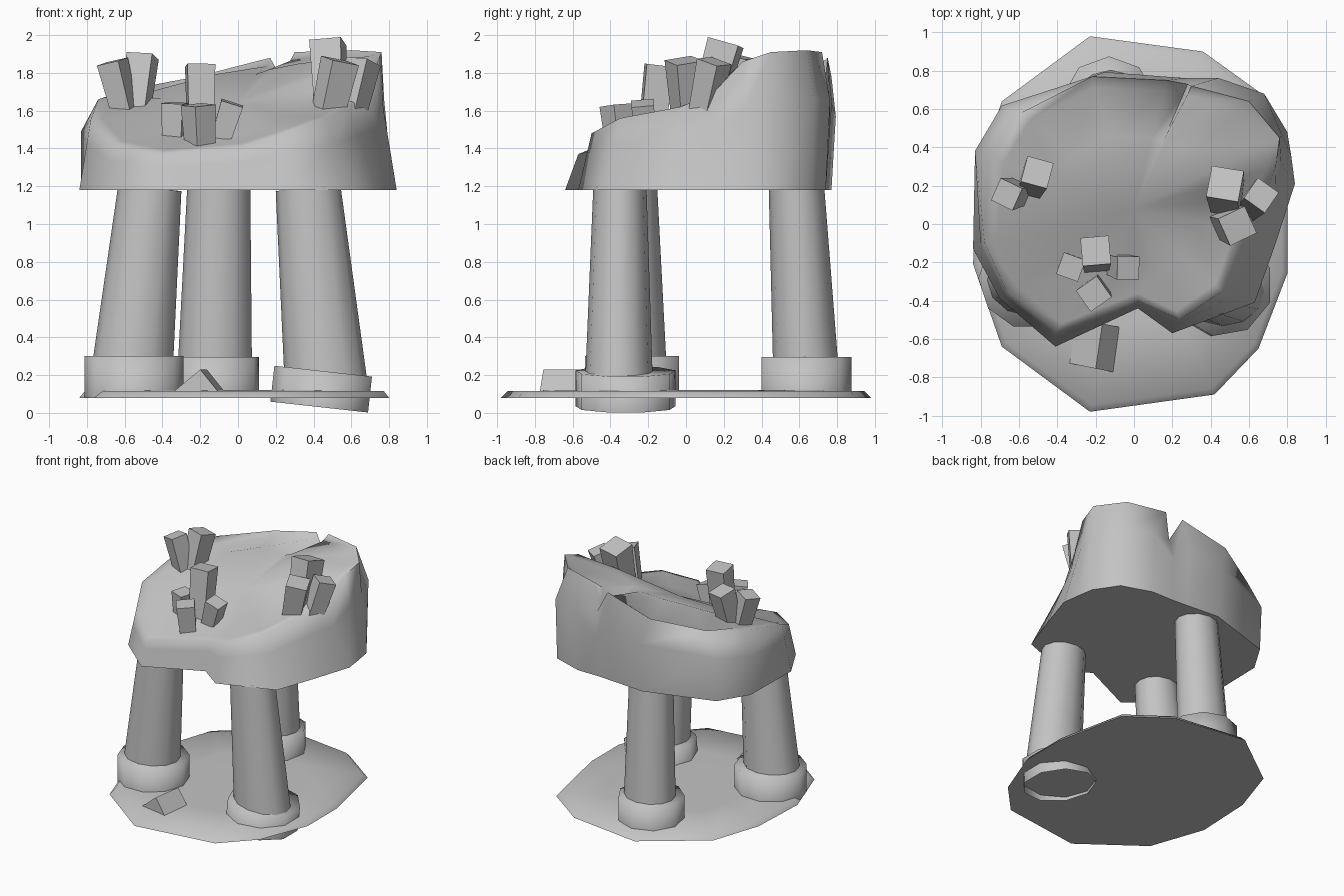
import bpy, bmesh, math
from mathutils import Vector

cube = bpy.data.objects.get("Cube")
if cube:
    bpy.data.objects.remove(cube, do_unlink=True)

stone = bpy.data.materials.new("grey_stone")
stone.use_nodes = True
stone.diffuse_color = (0.55, 0.55, 0.55, 1)
stone.node_tree.nodes["Principled BSDF"].inputs["Base Color"].default_value = stone.diffuse_color


def loft(name, rings, angle=50, peak=None, base=True):
    """Skin a stack of closed rings; the last one closes flat or to a peak."""
    bm = bmesh.new()
    loops = [[bm.verts.new(p) for p in ring] for ring in rings]
    for low, high in zip(loops, loops[1:]):
        for i in range(len(low)):
            bm.faces.new((low[i - 1], low[i], high[i], high[i - 1]))
    if base:
        bm.faces.new(loops[0])
    if peak:
        tip = bm.verts.new(peak)
        for i in range(len(loops[-1])):
            bm.faces.new((loops[-1][i - 1], loops[-1][i], tip))
    else:
        bm.faces.new(loops[-1])
    bmesh.ops.recalc_face_normals(bm, faces=bm.faces)
    mesh = bpy.data.meshes.new(name)
    bm.to_mesh(mesh)
    bm.free()
    mesh.materials.append(stone)
    mesh.shade_smooth()
    mesh.set_sharp_from_angle(angle=math.radians(angle))
    bpy.context.collection.objects.link(bpy.data.objects.new(name, mesh))


def prism(name, start, end, r0, r1, sides, spin=0.0, squash=1.0, angle=50, base=True):
    """Tapered prism whose rings are square to its axis."""
    start, end = Vector(start), Vector(end)
    turn = Vector((0, 0, 1)).rotation_difference(end - start)
    rings = []
    for centre, r in ((start, r0), (end, r1)):
        ring = []
        for i in range(sides):
            a = math.radians(spin) + math.tau * i / sides
            ring.append(centre + turn @ Vector((r * math.cos(a), r * squash * math.sin(a), 0)))
        rings.append(ring)
    loft(name, rings, angle, base=base)


# Ground slab with a softly bevelled edge
slab = [(-.23, .98), (-.69, .64), (-.82, .25), (-.84, -.21), (-.69, -.64), (-.23, -.98),
        (.42, -.89), (.65, -.65), (.8, -.26), (.8, .1), (.68, .67), (.36, .9)]
loft("ground_slab", [[(x * s, y * s, z) for x, y in slab]
                     for s, z in ((1, .08), (.965, .115), (.55, .12))], 70)

# Three legs and their collars, the collars open below
prism("left_leg", (.468, -.355, .13), (.371, -.35, 1.19), .22, .172, 12, squash=.82)
prism("left_collar", (.438, -.32, .03), (.459, -.32, .22), .268, .268, 9, 20, angle=95, base=False)
prism("right_leg", (-.57, -.29, .12), (-.467, -.3, 1.19), .22, .168, 12, squash=.88)
prism("right_collar", (-.55, -.285, .08), (-.55, -.285, .3), .262, .262, 10, angle=95, base=False)
prism("back_leg", (-.125, .64, .12), (-.102, .585, 1.19), .2, .167, 12, squash=.88)
prism("back_collar", (-.13, .63, .08), (-.13, .63, .295), .245, .245, 9, 10, angle=95, base=False)

# Half-buried block: a ridge lying askew on the slab
loft("fallen_block", [[(x + shift, y - .2 * x - .04, z)
                       for x, z in ((-.38, .08), (-.2, .23), (-.08, .08))]
                      for shift, y in ((0, -.755), (.035, -.52))], 30)

# Boulder columns: foot x, foot y, rim x, rim y, rim height
columns = [
    (.84, .21, .68, .14, 1.69), (.82, .36, .74, .3, 1.86), (.8, .48, .76, .45, 1.91),
    (.68, .66, .6, .64, 1.92), (.44, .74, .3, .72, 1.91), (.26, .74, .28, .73, 1.68),
    (.12, .75, .17, .75, 1.88), (-.15, .77, -.22, .77, 1.78), (-.69, .6, -.59, .58, 1.71),
    (-.83, .37, -.74, .34, 1.66), (-.84, -.13, -.78, -.1, 1.55), (-.7, -.39, -.66, -.36, 1.42),
    (-.41, -.64, -.41, -.57, 1.37), (.02, -.44, .02, -.4, 1.41), (.2, -.57, .24, -.5, 1.48),
    (.63, -.41, .46, -.35, 1.56), (.74, -.1, .58, -.03, 1.62)]
BASE = 1.18
heart = Vector((0, .08, 1.64))
foot, belly, rim, lip, crown = [], [], [], [], []
for fx, fy, rx, ry, rz in columns:
    low, high = Vector((fx, fy, BASE)), Vector((rx, ry, rz))
    mid = low.lerp(high, .65)
    # the back wall stays nearly upright before the rim
    if fy > .3 and fx < .75:
        mid.x, mid.y = fx, fy * 1.03
    inside = high.lerp(heart, .08)
    if ry > .5:
        inside.z -= .025
    foot.append(low)
    belly.append(mid)
    rim.append(high)
    lip.append(inside)
    # the top swells towards the back and sinks towards the front
    crown.append(high.lerp(heart, .45) + Vector((0, 0, .1 * ry)))
# soften the inner ring so that the notch fades out
heights = [p.z for p in crown]
for i, point in enumerate(crown):
    point.z = (heights[i - 1] + heights[i] + heights[(i + 1) % len(heights)]) / 3
loft("boulder", [foot, belly, rim, lip, crown], 80, heart)

# Crystals: base, tip, radius, spin
clusters = {
    "right_crystal": [((-.59, .17, 1.56), (-.665, .155, 1.86), .09, 20),
                      ((-.54, .2, 1.58), (-.505, .27, 1.89), .1, 30)],
    "front_crystal": [((-.2, -.19, 1.42), (-.2, -.14, 1.84), .105, 50),
                      ((-.335, -.21, 1.4), (-.33, -.225, 1.64), .085, 25),
                      ((-.2, -.34, 1.38), (-.21, -.365, 1.63), .095, 80),
                      ((-.1, -.21, 1.42), (-.03, -.23, 1.64), .085, 45)],
    "left_crystal": [((.49, .1, 1.58), (.475, .21, 1.96), .12, 35),
                     ((.47, .01, 1.56), (.54, -.01, 1.865), .11, 70),
                     ((.6, .09, 1.58), (.665, .15, 1.86), .095, 10)]}
for name, crystals in clusters.items():
    for i, (base, tip, radius, spin) in enumerate(crystals, 1):
        prism(f"{name}_{i}", base, tip, radius * .85, radius, 4, spin, angle=30)
